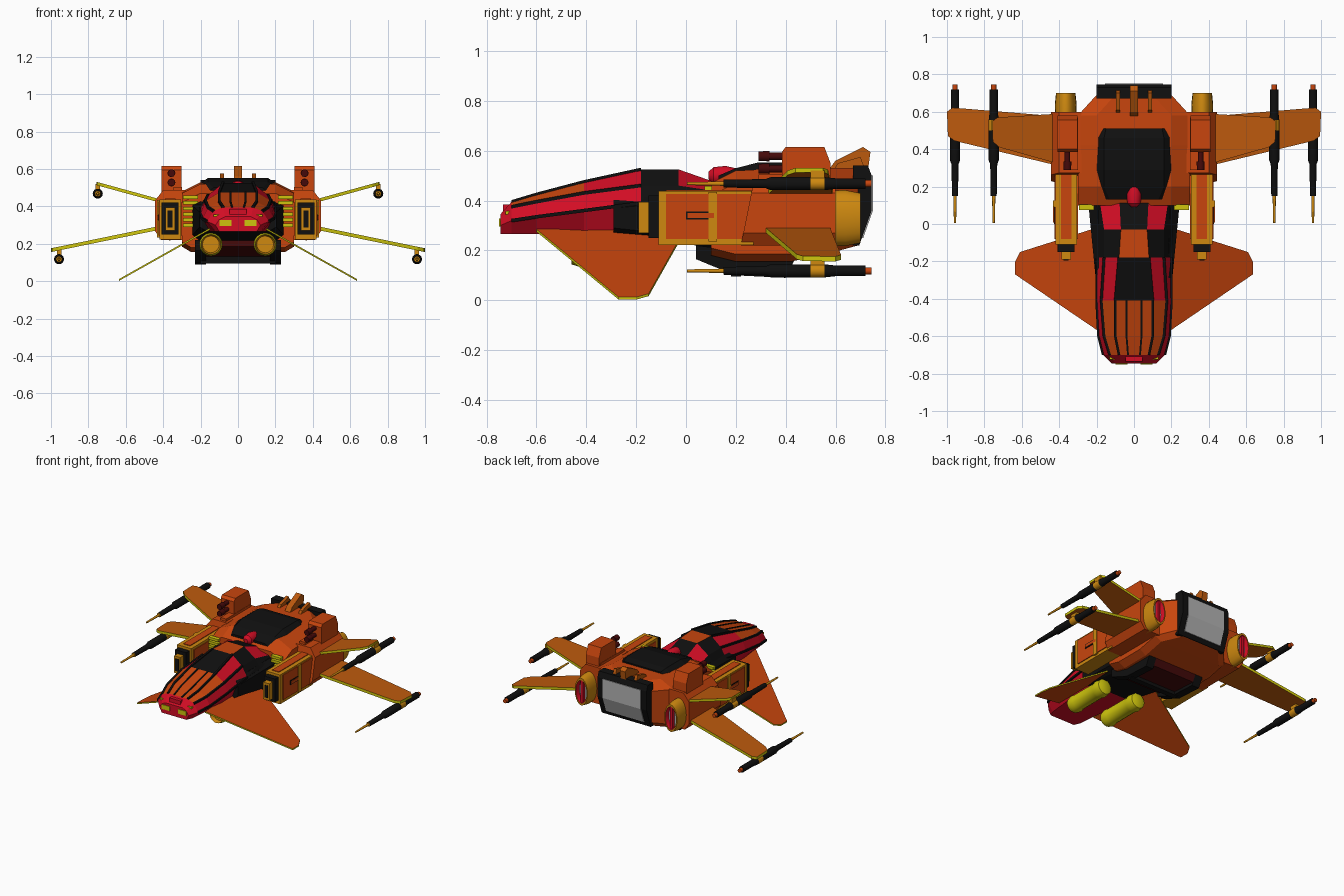
import bpy, bmesh, math
from mathutils import Vector

cube = bpy.data.objects.get("Cube")
if cube:
    bpy.data.objects.remove(cube, do_unlink=True)


def material(name, r, g, b):
    m = bpy.data.materials.new(name)
    m.use_nodes = True
    m.diffuse_color = (r, g, b, 1)
    m.node_tree.nodes["Principled BSDF"].inputs["Base Color"].default_value = (r, g, b, 1)
    return m


ORANGE = material("orange", 0.58, 0.06, 0.004)
BROWN = material("wing orange", 0.5, 0.1, 0.004)
RED = material("red", 0.65, 0.004, 0.018)
BLACK = material("black", 0.005, 0.005, 0.005)
GOLD = material("gold", 0.62, 0.25, 0.005)
YELLOW = material("yellow", 0.62, 0.56, 0.004)
MAROON = material("maroon", 0.06, 0.003, 0.003)
GREY = material("light grey", 0.45, 0.45, 0.45)


def loft(name, rings, mats, paint=None, mirror=False, smooth=False):
    """Skin closed rings of points; paint(segment, strip) picks a material."""
    bm = bmesh.new()
    vs = [[bm.verts.new(p) for p in ring] for ring in rings]
    n = len(rings[0])
    for i in range(len(rings) - 1):
        for j in range(n):
            k = (j + 1) % n
            f = bm.faces.new((vs[i][j], vs[i][k], vs[i + 1][k], vs[i + 1][j]))
            f.material_index = paint(i, j) if paint else 0
    for ring, i in ((vs[0], -1), (vs[-1], len(rings))):
        bm.faces.new(ring).material_index = paint(i, 0) if paint else 0
    bmesh.ops.recalc_face_normals(bm, faces=bm.faces)
    me = bpy.data.meshes.new(name)
    bm.to_mesh(me)
    bm.free()
    for m in mats:
        me.materials.append(m)
    ob = bpy.data.objects.new(name, me)
    bpy.context.collection.objects.link(ob)
    if mirror:
        ob.modifiers.new("Mirror", 'MIRROR').use_mirror_merge = False
    if smooth:
        bpy.ops.object.select_all(action='DESELECT')
        ob.select_set(True)
        bpy.context.view_layer.objects.active = ob
        bpy.ops.object.shade_smooth_by_angle(angle=math.radians(35))
    return ob


def box(name, x, y, z, mat, mirror=True):
    rings = [[(x[0], b, z[0]), (x[1], b, z[0]), (x[1], b, z[1]), (x[0], b, z[1])] for b in y]
    return loft(name, rings, [mat], mirror=mirror)


def tube(name, x, z, prof, mats, n=14, sx=1, mirror=True):
    """Lathe along y; prof rows are (y, radius, material of next segment)."""
    rings = [[(x + sx * r * math.cos(2 * math.pi * k / n), y, z + r * math.sin(2 * math.pi * k / n))
              for k in range(n)] for y, r, _ in prof]
    return loft(name, rings, mats, lambda i, j: prof[max(0, min(i, len(prof) - 1))][2], mirror, True)


def side_prism(name, outline, x, mats, paint=None, mirror=True):
    return loft(name, [[(a, y, z) for y, z in outline] for a in x], mats, paint, mirror)


def full(y, half):
    """Symmetric cross-section from its right half, bottom to top."""
    return [(x, y, z) for x, z in half] + [(-x, y, z) for x, z in reversed(half)]


def bar(name, p, q, w, mat):
    p, q = Vector(p), Vector(q)
    c = [(-w, -w), (w, -w), (w, w), (-w, w)]
    loft(name, [[e + Vector((a, 0, b)) for a, b in c] for e in (p, q)], [mat], mirror=True)


# Nose and cockpit: half sections from keel to roof
NOSE = [
    (-0.745, [(0.10, 0.265), (0.12, 0.30), (0.10, 0.33), (0.07, 0.345)]),
    (-0.70, [(0.12, 0.265), (0.165, 0.32), (0.13, 0.375), (0.08, 0.395)]),
    (-0.60, [(0.13, 0.265), (0.19, 0.335), (0.16, 0.395), (0.10, 0.425)]),
    (-0.41, [(0.15, 0.265), (0.20, 0.36), (0.175, 0.43), (0.10, 0.475)]),
    (-0.18, [(0.15, 0.265), (0.20, 0.39), (0.16, 0.46), (0.08, 0.525)]),
    (-0.03, [(0.16, 0.265), (0.21, 0.40), (0.16, 0.46), (0.07, 0.525)]),
    (0.17, [(0.16, 0.265), (0.21, 0.40), (0.19, 0.43), (0.08, 0.455)]),
]
PAINT = ["RRRR", "RROO", "RROO", "RRRK", "KKKO", "KKRK"]   # strips per segment


def nose_paint(i, j):
    if not 0 <= i < 6:
        return 0
    return "ROK".index(PAINT[i][j if j < 4 else 6 - j] if j < 7 else "R")


loft("nose_hull", [full(y, h) for y, h in NOSE], [RED, ORANGE, BLACK], nose_paint)
for i in (1, 2, 3):
    (y0, a), (y1, b) = NOSE[i], NOSE[i + 1]
    for k in (1, 2, 3):
        bar("canopy_seam", (a[k][0], y0, a[k][1]), (b[k][0], y1, b[k][1]), 0.007, BLACK)
    if i < 3:
        bar("roof_seam", (a[3][0] * 0.4, y0, a[3][1]), (b[3][0] * 0.4, y1, b[3][1]), 0.005, BLACK)
box("nose_lamp", (0.035, 0.1), (-0.75, -0.72), (0.295, 0.328), YELLOW)
box("nose_cheek_lamp", (0.09, 0.13), (-0.725, -0.69), (0.345, 0.358), YELLOW)
box("nose_block", (-0.045, 0.045), (-0.735, -0.69), (0.335, 0.385), RED, False)

# Black hull collar behind the cockpit
loft("hull_collar", [full(-0.29, [(0.17, 0.27), (0.205, 0.29), (0.205, 0.37), (0.18, 0.41)]),
                     full(0.17, [(0.2, 0.2), (0.25, 0.24), (0.25, 0.41), (0.2, 0.43)])], [BLACK])

# Main body
loft("main_body", [full(y, [(w - 0.05, b), (w, b + 0.03), (w, t - 0.05), (w - 0.1, t)])
                   for y, w, b, t in ((0.10, 0.30, 0.18, 0.47), (0.2, 0.30, 0.155, 0.52), (0.42, 0.30, 0.155, 0.53),
                                      (0.58, 0.30, 0.19, 0.53), (0.69, 0.2, 0.22, 0.53))], [ORANGE])
loft("rear_hatch", [full(y, [(w, 0.45), (w, t - 0.03), (w - 0.04, t)])
                    for y, w, t in ((0.13, 0.17, 0.5), (0.2, 0.2, 0.53), (0.29, 0.2, 0.553),
                                    (0.46, 0.2, 0.553), (0.51, 0.19, 0.54))], [BLACK])
for k in range(6):
    box("grille_slat", (0.215, 0.295), (0.075, 0.105), (0.29 + k * 0.03, 0.308 + k * 0.03), YELLOW)

# Rear nozzle with a bent pale screen
side_prism("nozzle_frame", [(0.67, 0.22), (0.695, 0.22), (0.745, 0.36), (0.745, 0.50), (0.73, 0.54), (0.67, 0.54)],
           (-0.2, 0.2), [BLACK], mirror=False)
side_prism("nozzle_screen", [(0.7, 0.25), (0.711, 0.25), (0.75, 0.36), (0.75, 0.5), (0.73, 0.5)],
           (-0.155, 0.155), [GREY], mirror=False)

# Dorsal fins
side_prism("centre_fin", [(0.57, 0.52), (0.6, 0.56), (0.71, 0.615), (0.74, 0.595), (0.73, 0.52)],
           (-0.022, 0.022), [BROWN], mirror=False)
side_prism("side_fin", [(0.59, 0.52), (0.61, 0.55), (0.7, 0.575), (0.72, 0.52)], (0.075, 0.097), [BROWN])

# Small red droid behind the cockpit
tube("droid", 0, 0.5, [(0.09, 0.015, 0), (0.11, 0.035, 0), (0.16, 0.04, 0), (0.2, 0.03, 0)], [RED], mirror=False)

# Belly frame and its dark bay
RAIL = [(0.04, 0.22), (0.04, 0.165), (0.1, 0.14), (0.2, 0.1), (0.4, 0.09), (0.44, 0.17)]
side_prism("belly_rail", RAIL, (0.17, 0.23), [BLACK])
side_prism("belly_bay", [(y + 0.01, z + 0.02) for y, z in RAIL], (-0.17, 0.17), [MAROON], mirror=False)
box("belly_crossbar", (-0.2, 0.2), (0.18, 0.22), (0.095, 0.15), BLACK, False)

# Nacelles: framed front half, chamfered rear half
box("nacelle_front", (0.305, 0.42), (-0.11, 0.27), (0.222, 0.438), GOLD)
box("nacelle_side_panel", (0.415, 0.426), (-0.08, 0.27), (0.245, 0.427), ORANGE)
box("nacelle_slot_rim", (0.42, 0.429), (0.0, 0.12), (0.325, 0.357), BLACK)
box("nacelle_slot", (0.42, 0.432), (0.007, 0.113), (0.331, 0.351), ORANGE)
box("nacelle_inner_panel", (0.3, 0.31), (-0.08, 0.27), (0.245, 0.42), ORANGE)
box("nacelle_top_panel", (0.335, 0.39), (-0.08, 0.27), (0.43, 0.443), ORANGE)
box("intake", (0.318, 0.408), (-0.15, -0.11), (0.25, 0.42), BLACK)
box("intake_lip", (0.338, 0.388), (-0.19, -0.15), (0.27, 0.395), GOLD)
box("intake_mouth", (0.35, 0.376), (-0.194, -0.18), (0.288, 0.378), BLACK)
SEC = [(0.28, 0.22), (0.41, 0.22), (0.445, 0.27), (0.445, 0.43), (0.40, 0.487), (0.28, 0.487)]
loft("nacelle_rear", [[(x, y + (z - 0.22) * 0.2 * (y < 0.3), z) for x, z in SEC] for y in (0.22, 0.6)],
     [ORANGE], mirror=True)
box("nacelle_step", (0.41, 0.432), (0.09, 0.125), (0.235, 0.435), GOLD)
box("shoulder_block", (0.3, 0.345), (0.29, 0.57), (0.47, 0.505), ORANGE)
tube("engine", 0.365, 0.33, [(0.55, 0.11, 0), (0.64, 0.112, 0), (0.70, 0.1, 0), (0.70, 0.085, 1),
                             (0.67, 0.07, 2), (0.67, 0.04, 2)], [GOLD, RED, GREY], 20, 0.52)
box("engine_bar", (0.355, 0.375), (0.66, 0.695), (0.25, 0.41), RED)

# Shoulder turrets
side_prism("turret", [(0.385, 0.47), (0.385, 0.595), (0.4, 0.615), (0.555, 0.615), (0.58, 0.55), (0.58, 0.47)],
           (0.302, 0.41), [ORANGE])
for z in (0.528, 0.578):
    tube("turret_barrel", 0.356, z, [(0.29, 0.02, 0), (0.335, 0.021, 0), (0.335, 0.015, 0), (0.39, 0.015, 0)], [MAROON])


# Wings: flat skins with yellow edges
def wing(name, outline, height, half, skin):
    rings = [[(x, y, height(x) + d) for x, y in outline] for d in (-half, half)]
    loft(name, rings, [skin, YELLOW], lambda i, j: 1 if i == 0 else 0, True)


def upper_z(x):
    return 0.43 + (x - 0.42) * 0.275


def lower_z(x):
    return 0.285 - (x - 0.42) * 0.205


wing("upper_wing", [(0.4, 0.32), (0.72, 0.41), (0.755, 0.44), (0.757, 0.55), (0.73, 0.57), (0.4, 0.59)],
     upper_z, 0.009, BROWN)
wing("lower_wing", [(0.4, 0.31), (0.96, 0.445), (0.995, 0.47), (1.0, 0.6), (0.97, 0.622), (0.4, 0.575)],
     lower_z, 0.01, BROWN)
wing("canard", [(0.15, -0.6), (0.635, -0.27), (0.635, -0.2), (0.61, -0.15), (0.2, -0.02), (0.15, -0.02)],
     lambda x: 0.28 - (x - 0.15) * 0.562, 0.005, ORANGE)

# Wingtip guns
for label, x, z, top in (("upper", 0.75, 0.468, upper_z(0.75)), ("lower", 0.957, 0.118, lower_z(0.957))):
    tube(label + "_gun", x, z, [
        (0.005, 0.006, 0), (0.15, 0.009, 0), (0.15, 0.016, 1), (0.32, 0.019, 1), (0.34, 0.027, 1),
        (0.5, 0.027, 0), (0.555, 0.027, 1), (0.6, 0.022, 1), (0.72, 0.022, 1), (0.72, 0.014, 2), (0.745, 0.014, 2)],
        [GOLD, BLACK, ORANGE])
    box(label + "_gun_clamp", (x - 0.012, x + 0.012), (0.5, 0.555), (z, top), GOLD)

# Yellow pods slung under the nose
tube("nose_pod", 0.145, 0.197, [(-0.43, 0.03, 1), (-0.43, 0.045, 1), (-0.46, 0.053, 0), (-0.43, 0.062, 0),
                                (-0.40, 0.056, 0), (-0.2, 0.056, 0), (-0.18, 0.062, 0), (-0.13, 0.055, 0),
                                (-0.12, 0.03, 0)], [YELLOW, GOLD], 16)
